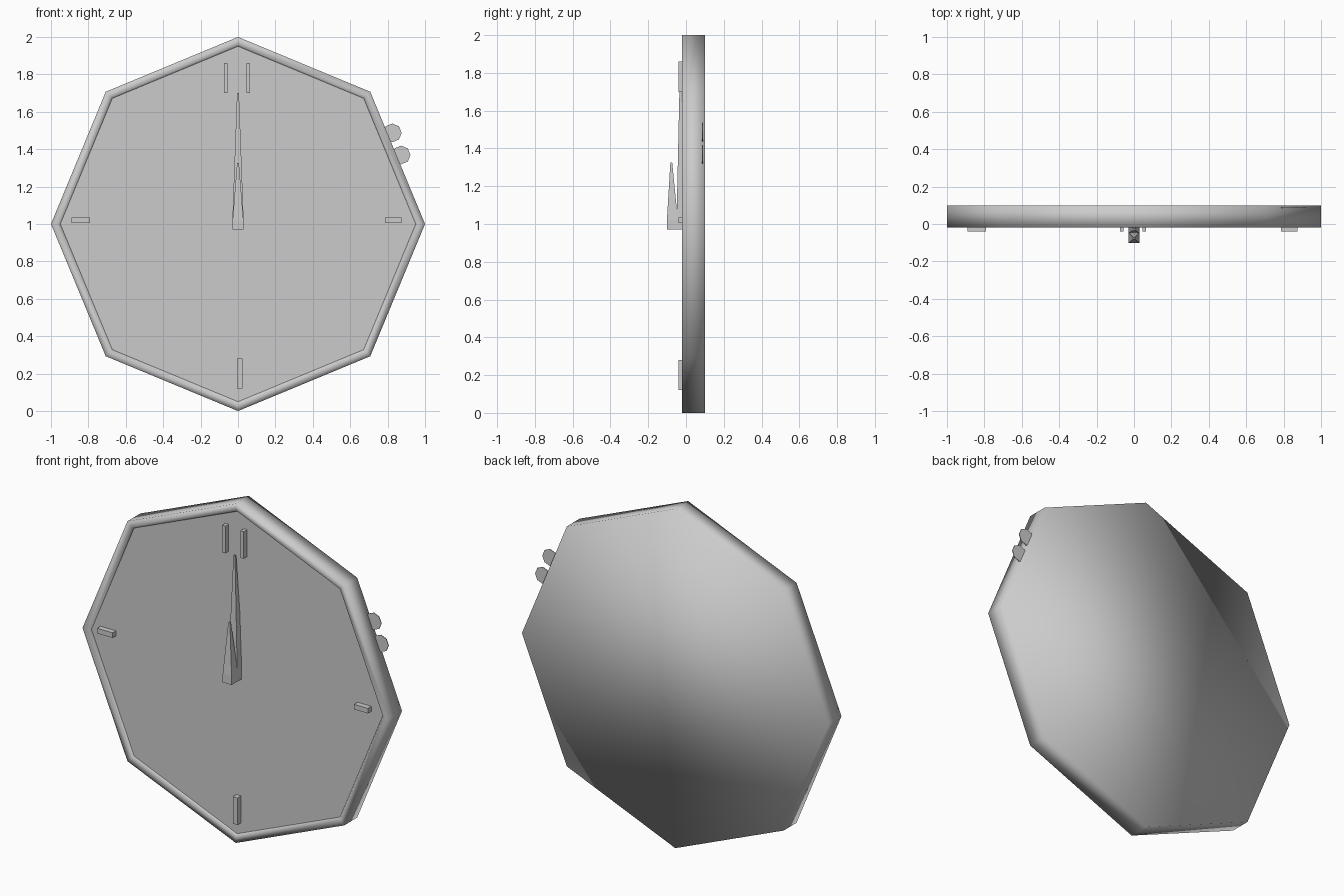
import bpy, bmesh
from math import cos, sin, pi
from mathutils import Vector

if "Cube" in bpy.data.objects:
    bpy.data.objects.remove(bpy.data.objects["Cube"])

CENTER_Z = 1.0


def finish(name, bm, smooth=False):
    bmesh.ops.recalc_face_normals(bm, faces=bm.faces)
    mesh = bpy.data.meshes.new(name)
    bm.to_mesh(mesh)
    bm.free()
    for p in mesh.polygons:
        p.use_smooth = smooth
    obj = bpy.data.objects.new(name, mesh)
    bpy.context.collection.objects.link(obj)
    return obj


def octagon(bm, r, y, cx=0.0, cz=CENTER_Z):
    return [bm.verts.new((cx + r * cos(i * pi / 4), y, cz + r * sin(i * pi / 4)))
            for i in range(8)]


def bridge(bm, a, b):
    for i in range(len(a)):
        j = (i + 1) % len(a)
        bm.faces.new((a[i], a[j], b[j], b[i]))


# Octagonal case with raised rim, open at the dial
bm = bmesh.new()
rings = [octagon(bm, r, y) for r, y in
         [(1.0, 0.10), (1.0, -0.02), (0.96, -0.02), (0.95, -0.008)]]
bm.faces.new(rings[0])
for a, b in zip(rings, rings[1:]):
    bridge(bm, a, b)
dial_face = bm.faces.new(rings[-1])
bmesh.ops.recalc_face_normals(bm, faces=bm.faces)
bmesh.ops.delete(bm, geom=[dial_face], context='FACES_ONLY')
# keep the outward winding already computed
mesh = bpy.data.meshes.new("clock_case")
bm.to_mesh(mesh)
bm.free()
for p in mesh.polygons:
    p.use_smooth = True
bpy.context.collection.objects.link(bpy.data.objects.new("clock_case", mesh))

# Flat dial
bm = bmesh.new()
face = bm.faces.new(octagon(bm, 0.95, -0.008))
face.normal_update()
if face.normal.y > 0:
    face.normal_flip()
mesh = bpy.data.meshes.new("dial")
bm.to_mesh(mesh)
bm.free()
bpy.context.collection.objects.link(bpy.data.objects.new("dial", mesh))


# Hands: short square base tapering to a point
def hand(name, y, tip_y, tip_z, h):
    bm = bmesh.new()
    loops = []
    for z, cy, w in [(0.97, y, h), (1.02, y, h), (tip_z, tip_y, 0.005)]:
        loops.append([bm.verts.new((sx * w, cy + sy * w, z))
                      for sx, sy in ((-1, -1), (1, -1), (1, 1), (-1, 1))])
    for a, b in zip(loops, loops[1:]):
        bridge(bm, a, b)
    bm.faces.new(loops[0])
    bm.faces.new(loops[-1])
    finish(name, bm)


hand("minute_hand", -0.02, -0.03, 1.70, 0.03)
hand("hour_hand", -0.072, -0.078, 1.325, 0.029)


# Plain raised bars marking the quarter hours
def bar(name, x, z, sx, sz):
    bm = bmesh.new()
    bmesh.ops.create_cube(bm, size=1.0)
    bmesh.ops.scale(bm, vec=(sx, 0.034, sz), verts=bm.verts)
    bmesh.ops.translate(bm, vec=Vector((x, -0.023, z)), verts=bm.verts)
    finish(name, bm)


bar("top_marker_left", -0.065, 1.78, 0.02, 0.16)
bar("top_marker_right", 0.055, 1.78, 0.02, 0.16)
bar("right_marker", 0.83, 1.02, 0.09, 0.03)
bar("bottom_marker", 0.01, 0.20, 0.03, 0.16)
bar("left_marker", -0.84, 1.02, 0.10, 0.03)

# Two thin adjustment knobs on the right edge
for i, (x, z) in enumerate([(0.825, 1.487), (0.872, 1.369)]):
    bm = bmesh.new()
    front = octagon(bm, 0.05, 0.085, x, z)
    back = octagon(bm, 0.05, 0.089, x, z)
    bridge(bm, front, back)
    bm.faces.new(front)
    bm.faces.new(back)
    finish(f"side_knob_{i + 1}", bm)
